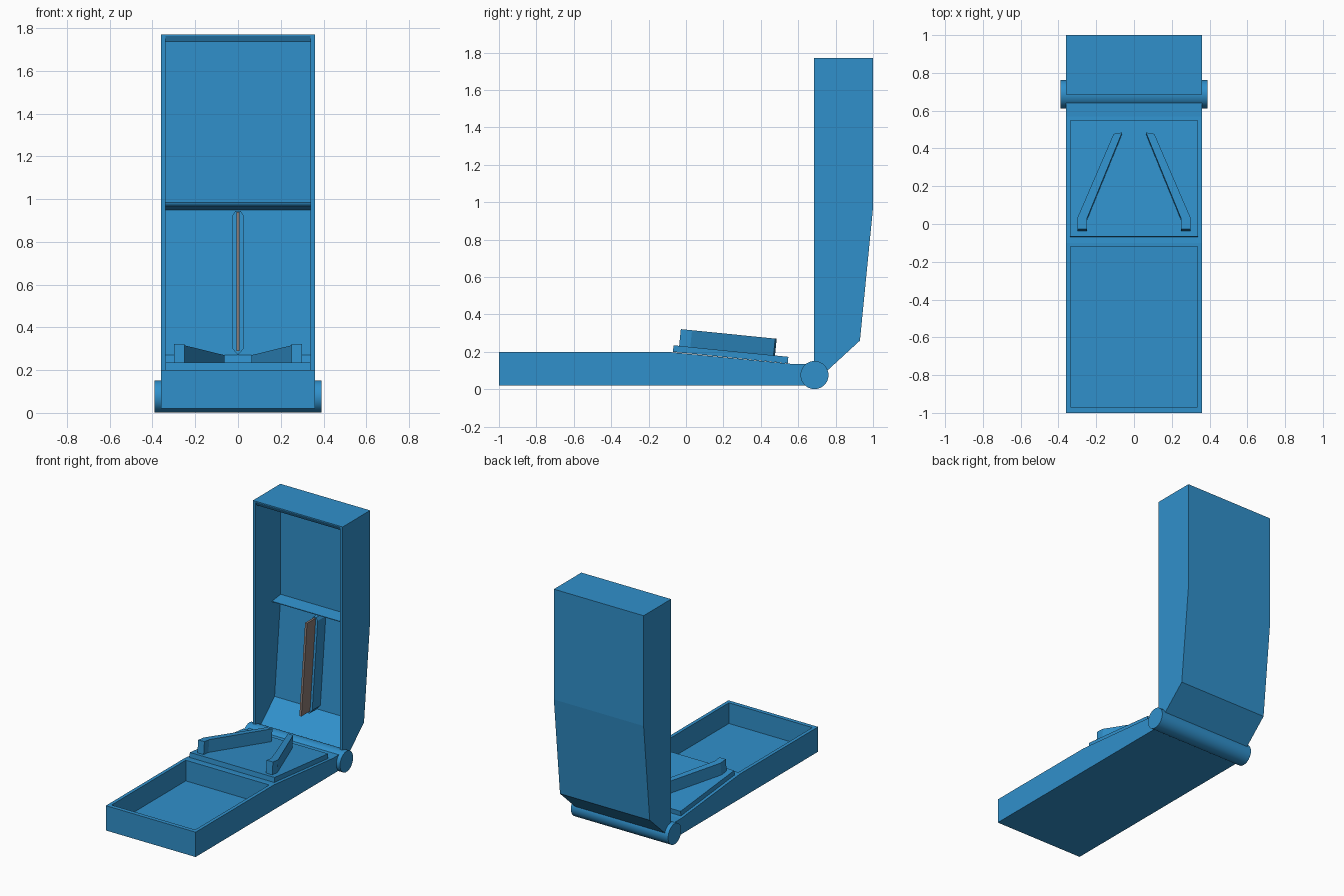
import bpy, bmesh, math
from mathutils import Vector

if "Cube" in bpy.data.objects:
    bpy.data.objects.remove(bpy.data.objects["Cube"])


def material(name, rgb):
    m = bpy.data.materials.new(name)
    m.diffuse_color = (*rgb, 1)
    m.use_nodes = True
    m.node_tree.nodes["Principled BSDF"].inputs["Base Color"].default_value = m.diffuse_color
    return m


BLUE = material("case blue", (0.03, 0.28, 0.60))
METAL = material("blade brown grey", (0.25, 0.19, 0.17))


def prism(name, points, offset, mat=BLUE):
    """Closed solid: polygon swept along an offset vector."""
    bm = bmesh.new()
    off = Vector(offset)
    a = [bm.verts.new(p) for p in points]
    b = [bm.verts.new(Vector(p) + off) for p in points]
    bm.faces.new(a)
    bm.faces.new(b[::-1])
    n = len(a)
    for i in range(n):
        bm.faces.new((a[i], b[i], b[(i + 1) % n], a[(i + 1) % n]))
    bmesh.ops.recalc_face_normals(bm, faces=bm.faces)
    me = bpy.data.meshes.new(name)
    bm.to_mesh(me)
    bm.free()
    me.materials.append(mat)
    ob = bpy.data.objects.new(name, me)
    bpy.context.collection.objects.link(ob)
    return ob


def side_prism(name, yz, half, mat=BLUE):
    """Side profile (y, z) extruded symmetrically across x."""
    return prism(name, [(-half, y, z) for y, z in yz], (2 * half, 0, 0), mat)


def cut(ob, cutter):
    cutter.hide_render = True
    mod = ob.modifiers.new("cut", 'BOOLEAN')
    mod.operation = 'DIFFERENCE'
    mod.solver = 'EXACT'
    mod.object = cutter
    bpy.context.view_layer.objects.active = ob
    bpy.ops.object.modifier_apply(modifier=mod.name)
    bpy.data.objects.remove(cutter)


# base with open tray at the front
base = side_prism("base", [(-1, 0.02), (0.69, 0.02), (0.69, 0.135), (0.57, 0.135),
                           (-0.10, 0.20), (-1, 0.20)], 0.36)
cut(base, side_prism("tray_cutter", [(-0.97, 0.05), (-0.12, 0.05),
                                     (-0.12, 0.3), (-0.97, 0.3)], 0.335))

# upright lid, hollow towards the front, bevelled under the top rim
lid = side_prism("lid", [(0.685, 1.77), (1.0, 1.77), (1.0, 0.97), (0.93, 0.26),
                         (0.745, 0.09), (0.685, 0.09)], 0.36)
cut(lid, side_prism("lid_cutter", [(0.66, 1.764), (0.685, 1.764), (0.70, 1.735),
                                   (0.975, 1.735), (0.975, 0.97), (0.905, 0.27),
                                   (0.745, 0.125), (0.66, 0.125)], 0.34))

# wedge shelf across the lid
side_prism("lid_shelf", [(0.985, 0.985), (0.875, 0.972), (0.875, 0.967), (0.985, 0.948)], 0.341)

# hinge barrel
bpy.ops.mesh.primitive_cylinder_add(vertices=40, radius=0.075, depth=0.78,
                                    location=(0, 0.687, 0.076),
                                    rotation=(0, math.pi / 2, 0))
hinge = bpy.context.object
hinge.name = "hinge_barrel"
hinge.data.materials.append(BLUE)
bpy.ops.object.shade_smooth_by_angle()

# tilted plate with two converging guide rails
plate = prism("guide_plate", [(-0.34, 0, 0), (0.34, 0, 0), (0.34, 0.617, 0), (-0.34, 0.617, 0)],
              (0, 0, 0.035))
parts = [plate]
rail = [(0.25, 0.03), (0.30, 0.03), (0.30, 0.09), (0.108, 0.537), (0.063, 0.545), (0.25, 0.085)]
for side, label in ((-1, "left"), (1, "right")):
    parts.append(prism(label + "_rail", [(side * x, y, 0.03) for x, y in rail], (0, 0, 0.095)))
for ob in parts:
    ob.location = (0, -0.07, 0.20)
    ob.rotation_euler = (-0.1, 0, 0)

# blade holder follows the slope of the lid back
outline = [(0, 0.27), (0.025, 0.30), (0.025, 0.925), (0.012, 0.945),
           (-0.012, 0.945), (-0.025, 0.925), (-0.025, 0.30)]
prism("blade_holder", [(x, 0.88 + 0.1 * (z - 0.95), z) for x, z in outline], (0, 0.105, 0))

# blade
side_prism("blade", [(0.78, 0.94), (0.90, 0.94), (0.835, 0.29), (0.715, 0.29)], 0.008, METAL)
